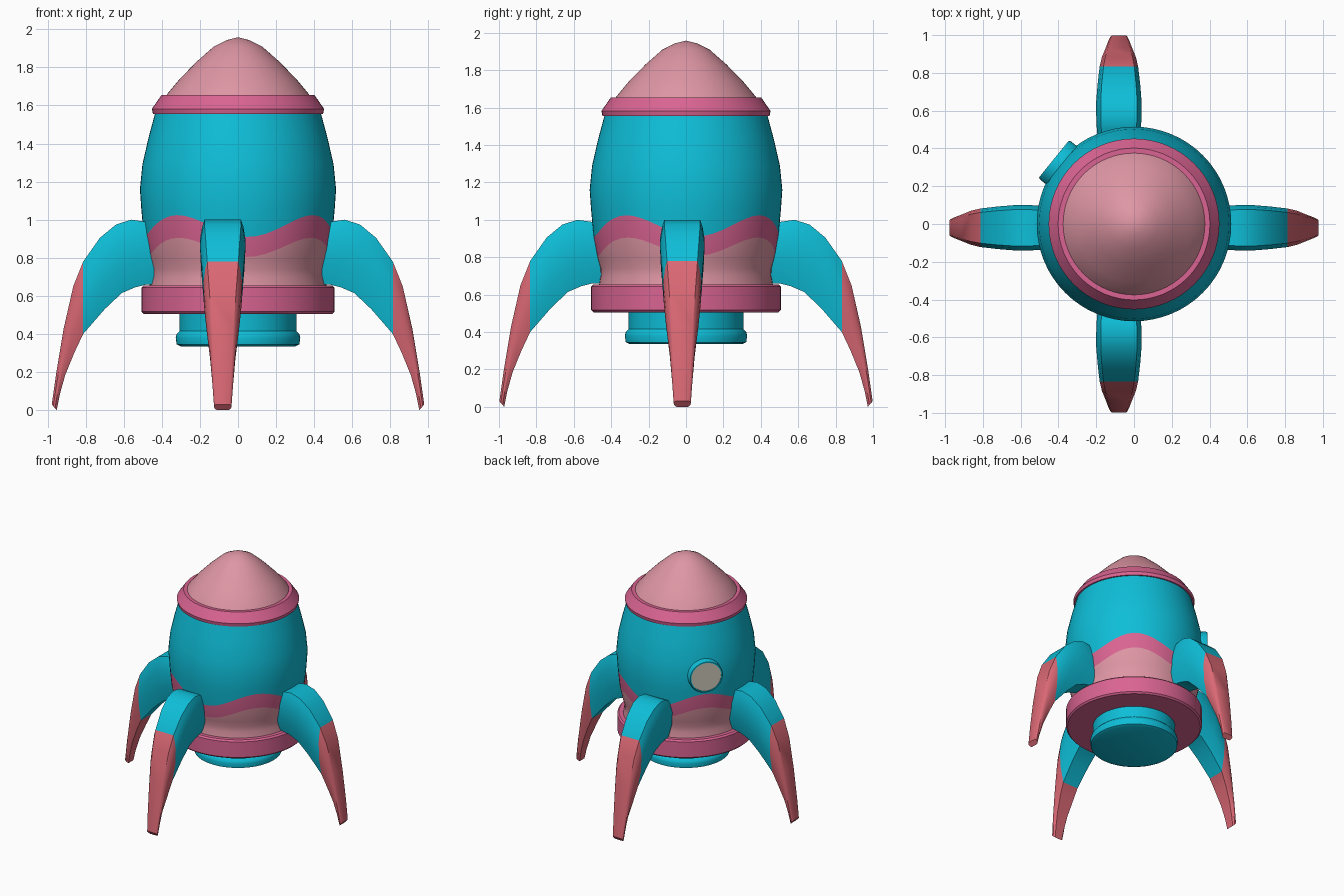
import bpy, bmesh, math
from mathutils import Vector, Matrix

if "Cube" in bpy.data.objects:
    bpy.data.objects.remove(bpy.data.objects["Cube"])


def material(name, rgb):
    m = bpy.data.materials.new(name)
    lin = [(c / 255 / 12.92) if c < 10 else ((c / 255 + 0.055) / 1.055) ** 2.4 for c in rgb]
    m.diffuse_color = (*lin, 1)
    m.use_nodes = True
    m.node_tree.nodes["Principled BSDF"].inputs["Base Color"].default_value = m.diffuse_color
    return m


TEAL = material("teal", (14, 190, 216))
PINK = material("hot pink", (218, 100, 146))
PALE = material("pale pink", (222, 150, 164))
CORAL = material("coral", (218, 104, 116))
GLASS = material("window grey", (205, 202, 186))


def finish(name, bm, mats, angle=35):
    bmesh.ops.remove_doubles(bm, verts=bm.verts, dist=1e-5)
    bmesh.ops.recalc_face_normals(bm, faces=bm.faces)
    me = bpy.data.meshes.new(name)
    bm.to_mesh(me)
    bm.free()
    for m in mats:
        me.materials.append(m)
    ob = bpy.data.objects.new(name, me)
    bpy.context.collection.objects.link(ob)
    bpy.ops.object.select_all(action='DESELECT')
    ob.select_set(True)
    bpy.context.view_layer.objects.active = ob
    bpy.ops.object.shade_smooth_by_angle(angle=math.radians(angle))
    return ob


def lathe(name, rows, mats, n=64, bands=None, matrix=None):
    """rows: (r, z) pairs or functions angle -> (r, z); bands: material per strip."""
    bm = bmesh.new()
    rings = []
    for row in rows:
        ring = []
        for i in range(n):
            a = 2 * math.pi * i / n
            r, z = row(a) if callable(row) else row
            ring.append(bm.verts.new((r * math.cos(a), r * math.sin(a), z)))
        rings.append(ring)
    for k in range(len(rows) - 1):
        for i in range(n):
            j = (i + 1) % n
            f = bm.faces.new((rings[k][i], rings[k][j], rings[k + 1][j], rings[k + 1][i]))
            f.material_index = bands[k] if bands else 0
    if matrix:
        bm.transform(matrix)
    return finish(name, bm, mats)


# Hull with two wavy paint lines
LOW = [(0.465, 0.65), (0.456, 0.70), (0.457, 0.74), (0.470, 0.785)]
HIGH = [(0.508, 1.06), (0.515, 1.16), (0.502, 1.29), (0.47, 1.43), (0.435, 1.56)]


def hull_radius(z):
    pts = LOW + [(0.49, 0.87), (0.50, 0.96)] + HIGH
    for (r0, z0), (r1, z1) in zip(pts, pts[1:]):
        if z <= z1:
            return r0 + (r1 - r0) * (z - z0) / (z1 - z0)
    return pts[-1][0]


def wave(mid, amp):
    def row(a):
        front = a + math.pi / 2          # angle measured from the front, -y
        z = mid + amp * math.cos(4 * (front - math.radians(51)))
        return hull_radius(z), z
    return row


lathe("hull", LOW + [wave(0.855, 0.05), wave(0.967, 0.057)] + HIGH,
      [TEAL, PINK, PALE], bands=[2, 2, 2, 2, 1, 0, 0, 0, 0, 0])

# Collar and nose cone
lathe("nose_collar", [(0.39, 1.555), (0.447, 1.556), (0.452, 1.582), (0.402, 1.654), (0.36, 1.654)], [PINK])
lathe("nose_cone", [(0.38, 1.645), (0.372, 1.66), (0.305, 1.74), (0.215, 1.832), (0.126, 1.91),
                    (0.06, 1.943), (0, 1.958)], [PALE])

# Base ring and engine nozzle
lathe("base_ring", [(0, 0.505), (0.495, 0.505), (0.507, 0.517), (0.507, 0.643), (0.495, 0.655), (0, 0.655)], [PINK])
lathe("engine_nozzle", [(0, 0.335), (0.30, 0.335), (0.322, 0.345), (0.327, 0.38), (0.322, 0.40),
                        (0.307, 0.415), (0.307, 0.51)], [TEAL])

# Round window on the back left
az = math.radians(51)
normal = Vector((-math.sin(az), math.cos(az), 0))
place = Matrix.Translation((0, 0, 1.18)) @ normal.to_track_quat('Z', 'Y').to_matrix().to_4x4()
lathe("window", [(0.13, 0.44), (0.13, 0.535), (0.124, 0.546), (0.115, 0.546), (0.115, 0.54), (0, 0.54)],
      [TEAL, GLASS], n=32, bands=[0, 0, 0, 0, 1], matrix=place)

# Legs: outer edge, inner edge and half width along the arch
STATIONS = [((.43, .96), (.43, .66), .112), ((.49, .99), (.48, .66), .117), ((.56, 1.0), (.54, .645), .12),
            ((.64, .975), (.61, .615), .12), ((.725, .905), (.70, .53), .113), ((.813, .78), (.813, .40), .102),
            ((.865, .65), (.86, .30), .09), ((.915, .43), (.907, .185), .07),
            ((.955, .19), (.935, .085), .056), ((.978, .03), (.952, .0), .046)]
SECTION = [(0, .8), (.1, .9), (.3, 1), (.65, .95), (1, .68)]   # depth, width factor
TIP_START = 5


def leg(name, turn, origin, out):
    bm = bmesh.new()
    rings = []
    for o, i, w in STATIONS:
        right = []
        for t, k in SECTION:
            x = o[0] + (i[0] - o[0]) * t + out
            z = o[1] + (i[1] - o[1]) * t
            right.append((x, w * k, z))
        loop = right + [(x, -y, z) for x, y, z in reversed(right)]
        rings.append([bm.verts.new(p) for p in loop])
    n = len(rings[0])
    for s in range(len(rings) - 1):
        for a in range(n):
            b = (a + 1) % n
            f = bm.faces.new((rings[s][a], rings[s][b], rings[s + 1][b], rings[s + 1][a]))
            f.material_index = 1 if s >= TIP_START else 0
    bm.faces.new(rings[0])
    bm.faces.new(rings[-1]).material_index = 1
    bm.transform(Matrix.Translation(origin) @ Matrix.Rotation(math.radians(turn), 4, 'Z'))
    finish(name, bm, [TEAL, CORAL], 32)


leg("right_leg", 0, (0, -0.02, 0), 0)
leg("left_leg", 180, (0, -0.02, 0), 0)
leg("back_leg", 90, (-0.08, 0, 0), 0.02)
leg("front_leg", 270, (-0.08, 0, 0), 0.02)
